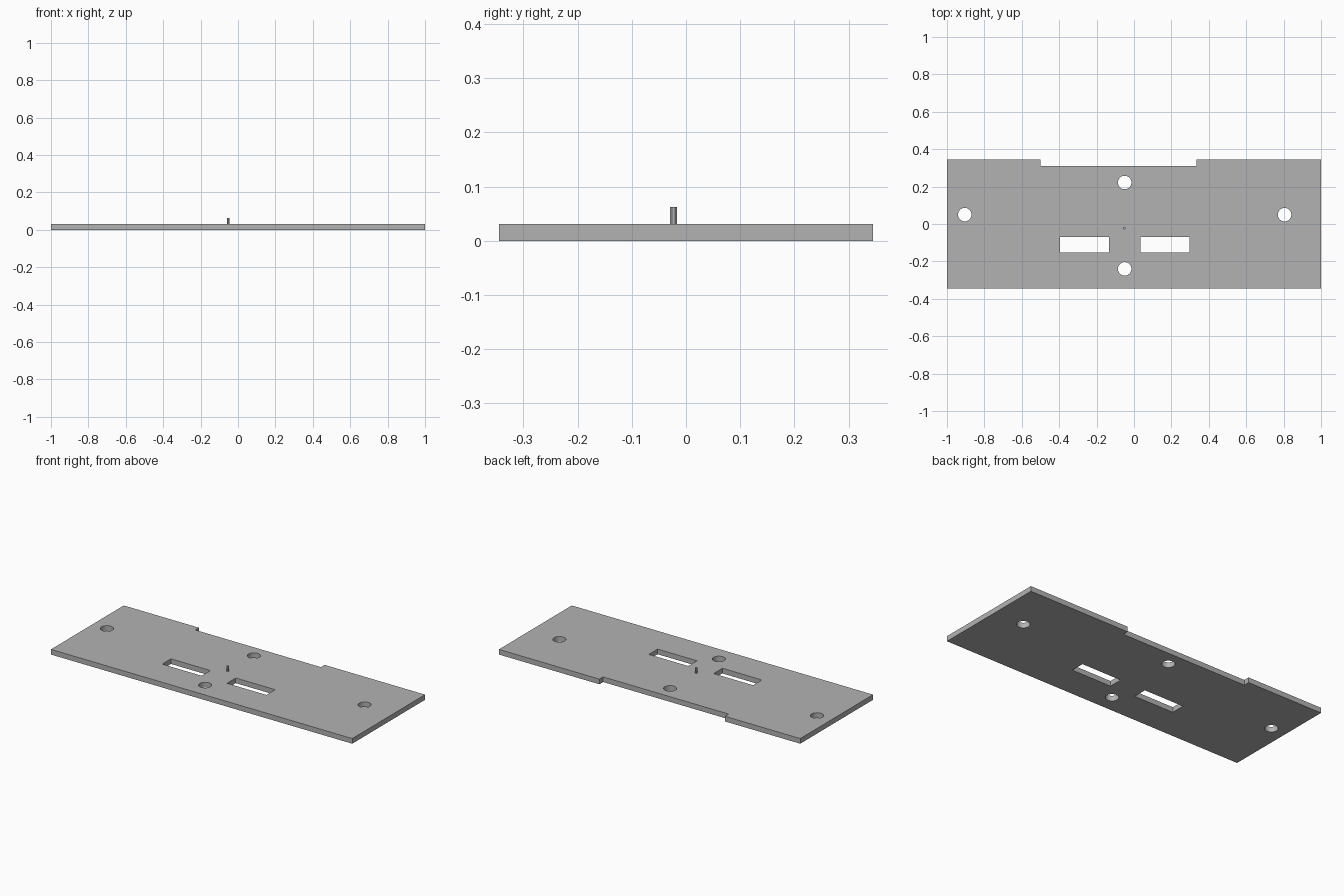
import bpy
import bmesh
import math
from mathutils import Matrix

cube = bpy.data.objects.get("Cube")
if cube:
    bpy.data.objects.remove(cube, do_unlink=True)

THICK = 0.031

grey = bpy.data.materials.new("plain_grey")
grey.use_nodes = True
colour = (0.45, 0.45, 0.45, 1)
grey.diffuse_color = colour
grey.node_tree.nodes["Principled BSDF"].inputs["Base Color"].default_value = colour


def prism(name, outline, z0, z1):
    """Extrude a flat outline between two heights."""
    bm = bmesh.new()
    base = bm.faces.new([bm.verts.new((x, y, z0)) for x, y in outline])
    top = bmesh.ops.extrude_face_region(bm, geom=[base])["geom"]
    verts = [v for v in top if isinstance(v, bmesh.types.BMVert)]
    bmesh.ops.translate(bm, verts=verts, vec=(0, 0, z1 - z0))
    bmesh.ops.recalc_face_normals(bm, faces=bm.faces)
    mesh = bpy.data.meshes.new(name)
    bm.to_mesh(mesh)
    bm.free()
    mesh.materials.append(grey)
    obj = bpy.data.objects.new(name, mesh)
    bpy.context.collection.objects.link(obj)
    return obj


def circle(cx, cy, r, sides):
    step = 2 * math.pi / sides
    return [(cx + r * math.cos(step * (i + 0.5)), cy + r * math.sin(step * (i + 0.5)))
            for i in range(sides)]


def rectangle(x0, x1, y0, y1):
    return [(x0, y0), (x1, y0), (x1, y1), (x0, y1)]


# Plate with a shallow notch along the back edge
plate = prism("plate", [(-1, -0.345), (1, -0.345), (1, 0.345), (0.333, 0.345),
                        (0.333, 0.31), (-0.5, 0.31), (-0.5, 0.345), (-1, 0.345)], 0, THICK)

# Four round screw holes and two rectangular slots
openings = [("hole_cutter", circle(x, y, 0.036, 48))
            for x, y in [(-0.905, 0.05), (0.805, 0.05), (-0.05, 0.222), (-0.05, -0.24)]]
openings += [("slot_cutter", rectangle(x, x + 0.262, -0.153, -0.07))
             for x in (-0.396, 0.034)]

cutters = []
for name, outline in openings:
    cutter = prism(name, outline, -0.05, 0.1)
    cut = plate.modifiers.new(name, "BOOLEAN")
    cut.operation = "DIFFERENCE"
    cut.solver = "EXACT"
    cut.object = cutter
    cutters.append(cutter)

# Bake the cuts and drop the cutters
bpy.context.view_layer.update()
graph = bpy.context.evaluated_depsgraph_get()
baked = bpy.data.meshes.new_from_object(plate.evaluated_get(graph))
plate.modifiers.clear()
plate.data = baked
for cutter in cutters:
    bpy.data.objects.remove(cutter, do_unlink=True)

# Small upright pin
pin = prism("centre_pin", circle(-0.052, -0.023, 0.007, 8), THICK - 0.005, 0.062)

# Smooth the round hole walls, keep edges crisp
bpy.ops.object.select_all(action="DESELECT")
plate.select_set(True)
bpy.context.view_layer.objects.active = plate
bpy.ops.object.shade_smooth_by_angle(angle=math.radians(30))
